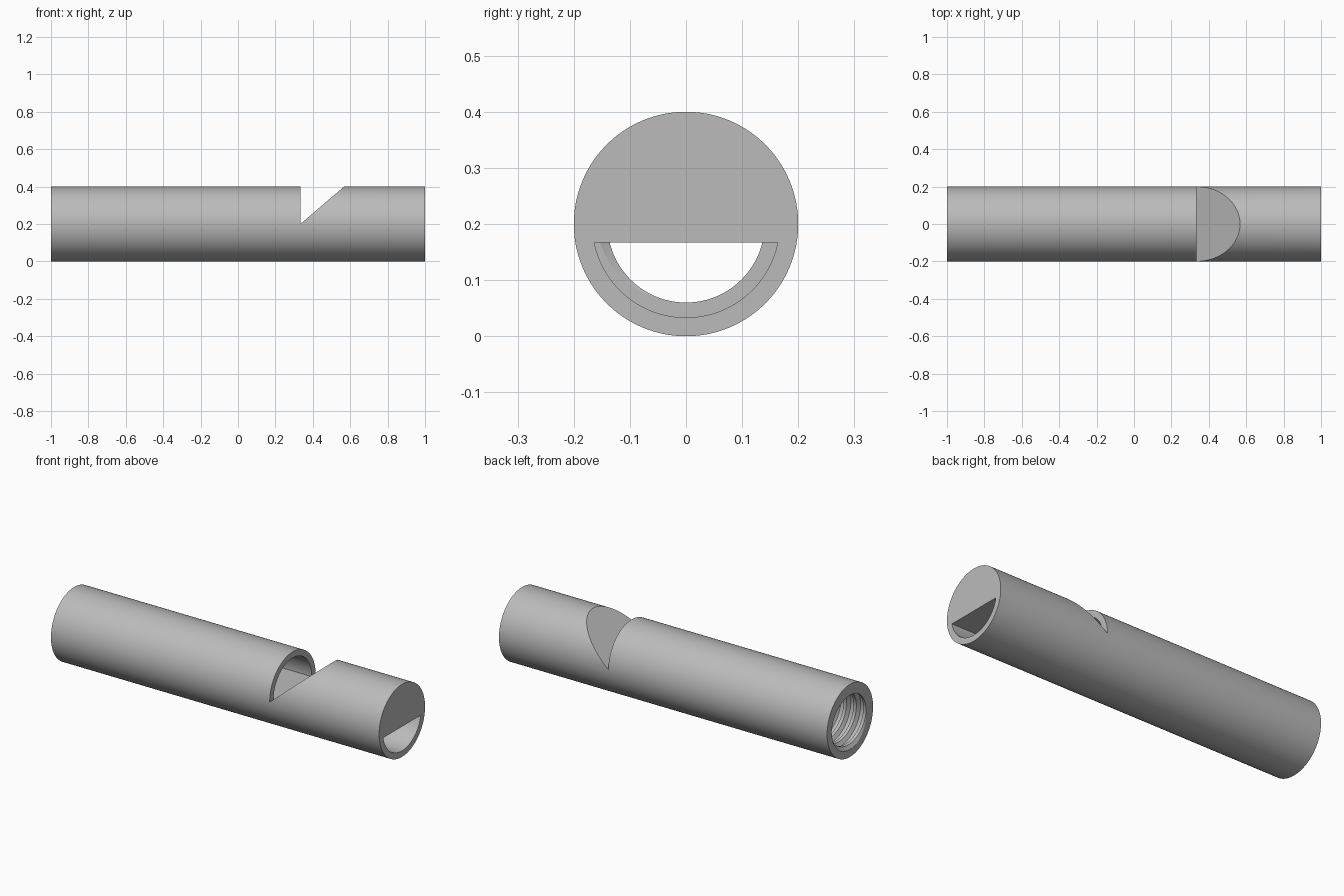
import bpy, bmesh, math

if "Cube" in bpy.data.objects:
    bpy.data.objects.remove(bpy.data.objects["Cube"], do_unlink=True)

RADIUS, BORE, AXIS_Z = 0.2, 0.1667, 0.2
THREAD_END, NOTCH_X = -0.67, 0.333

grey = bpy.data.materials.new("plain grey")
grey.use_nodes = True
colour = (0.5, 0.5, 0.5, 1)
grey.diffuse_color = colour
grey.node_tree.nodes["Principled BSDF"].inputs["Base Color"].default_value = colour


def add_object(name, bm, helper=True):
    bmesh.ops.recalc_face_normals(bm, faces=bm.faces)
    mesh = bpy.data.meshes.new(name)
    bm.to_mesh(mesh)
    bm.free()
    mesh.materials.append(grey)
    obj = bpy.data.objects.new(name, mesh)
    bpy.context.collection.objects.link(obj)
    obj.hide_render = helper
    return obj


def rod(name, radius, x0, x1, helper=True, sides=128):
    """Solid cylinder lying along x."""
    bm = bmesh.new()
    rings = []
    for x in (x0, x1):
        rings.append([bm.verts.new((x, radius * math.cos(a), AXIS_Z + radius * math.sin(a)))
                      for a in (math.tau * i / sides for i in range(sides))])
        bm.faces.new(rings[-1])
    for i in range(sides):
        j = (i + 1) % sides
        bm.faces.new((rings[0][i], rings[0][j], rings[1][j], rings[1][i]))
    return add_object(name, bm, helper)


def prism(name, profile, half_width=0.3):
    """Side profile in x and z, extruded across y."""
    bm = bmesh.new()
    face = bm.faces.new([bm.verts.new((x, -half_width, z)) for x, z in profile])
    out = bmesh.ops.extrude_face_region(bm, geom=[face])
    moved = [v for v in out["geom"] if isinstance(v, bmesh.types.BMVert)]
    bmesh.ops.translate(bm, verts=moved, vec=(0, 2 * half_width, 0))
    return add_object(name, bm)


def thread_cutter(name, x0, x1, pitch=0.06, crest=0.14, root=0.16, sides=96):
    """Screw-shaped solid whose rows of vertices follow the helix."""
    steps = [(0, crest), (0.3, crest), (0.5, root), (0.8, root), (1, crest)]

    def radius_at(u):
        u %= 1
        for (a, ra), (b, rb) in zip(steps, steps[1:]):
            if u <= b:
                return ra + (rb - ra) * (u - a) / (b - a)

    bm = bmesh.new()
    turns = math.ceil((x1 - x0) / pitch) + 1
    rows = []
    for k in range(-1, turns):
        for u, r in steps[:-1]:
            row = []
            for i in range(sides + 1):
                t = i / sides
                x = x0 + pitch * (k + u + t)
                clamped = min(max(x, x0), x1)
                rad = r if x == clamped else radius_at((clamped - x0) / pitch - t)
                a = math.tau * t
                row.append(bm.verts.new((clamped, rad * math.cos(a), AXIS_Z + rad * math.sin(a))))
            rows.append(row)
    for low, high in zip(rows, rows[1:]):
        for i in range(sides):
            bm.faces.new((low[i], low[i + 1], high[i + 1], high[i]))
    bmesh.ops.remove_doubles(bm, verts=bm.verts, dist=1e-5)
    # Drop slivers lying flat in the end planes, then cap both ends
    flat = [f for f in bm.faces
            if all(abs(v.co.x - x0) < 1e-5 for v in f.verts) or all(abs(v.co.x - x1) < 1e-5 for v in f.verts)]
    bmesh.ops.delete(bm, geom=flat, context="FACES")
    loose = [e for e in bm.edges if not e.link_faces]
    bmesh.ops.delete(bm, geom=loose, context="EDGES")
    bmesh.ops.holes_fill(bm, edges=[e for e in bm.edges if e.is_boundary], sides=0)
    return add_object(name, bm)


def subtract(target, cutter):
    """Cut one solid from another and discard the cutter."""
    mod = target.modifiers.new("cut", "BOOLEAN")
    mod.operation = "DIFFERENCE"
    mod.solver = "EXACT"
    mod.object = cutter
    bpy.context.view_layer.update()
    graph = bpy.context.evaluated_depsgraph_get()
    mesh = bpy.data.meshes.new_from_object(target.evaluated_get(graph))
    target.modifiers.clear()
    target.data = mesh
    bpy.data.objects.remove(cutter, do_unlink=True)


# Outer tube
tube = rod("whistle_tube", RADIUS, -1, 1, helper=False)

# Chamber, leaving the divider plate and the solid block above the outlet
chamber = rod("chamber_cutter", BORE, THREAD_END, 1.1)
divider = prism("divider_block", [(-0.55, BORE), (1.2, BORE), (1.2, 0.65), (0.8, 0.65),
                                  (NOTCH_X + 0.007, 0.24), (NOTCH_X, 0.2), (-0.55, 0.2)])
subtract(chamber, divider)
subtract(tube, chamber)

# Sloped window notch
subtract(tube, prism("notch_cutter", [(NOTCH_X, 0.2), (0.684, 0.5), (NOTCH_X, 0.5)]))

# Threaded socket at the far end
subtract(tube, thread_cutter("thread_cutter", -1.03, THREAD_END + 0.02))

bpy.ops.object.select_all(action="DESELECT")
tube.select_set(True)
bpy.context.view_layer.objects.active = tube
bpy.ops.object.shade_smooth_by_angle(angle=math.radians(25))
